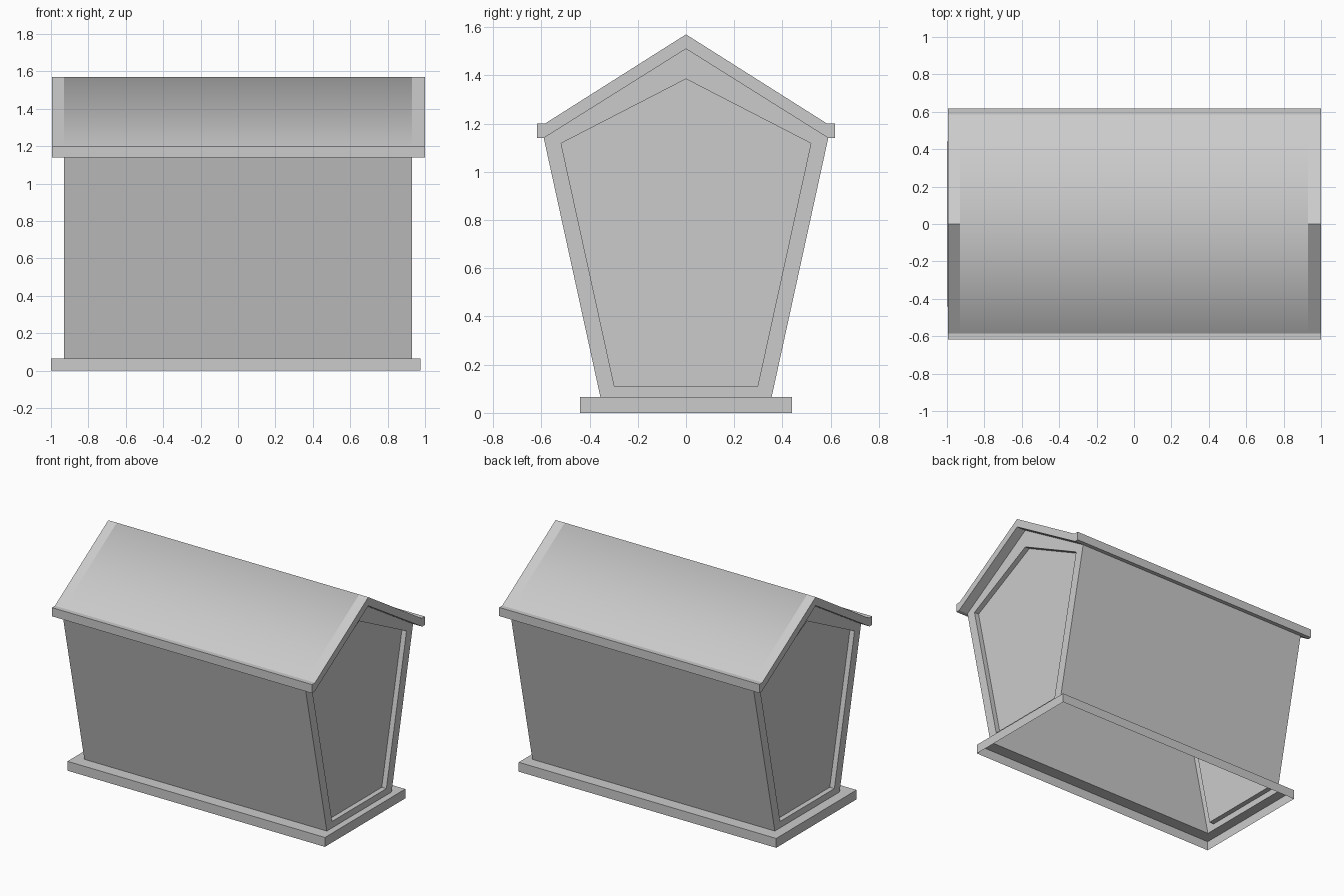
import bpy
import bmesh

if "Cube" in bpy.data.objects:
    bpy.data.objects.remove(bpy.data.objects["Cube"], do_unlink=True)

grey = bpy.data.materials.new("plain_grey")
grey.use_nodes = True
grey.diffuse_color = (0.6, 0.6, 0.6, 1)
grey.node_tree.nodes["Principled BSDF"].inputs["Base Color"].default_value = (0.6, 0.6, 0.6, 1)


def loop(bm, outline, x):
    """Ring of vertices from a (y, z) outline at one x."""
    return [bm.verts.new((x, y, z)) for y, z in outline]


def bridge(bm, a, b, skip=()):
    """Quads between two rings, leaving out the listed sides."""
    n = len(a)
    return [bm.faces.new((a[i], a[(i + 1) % n], b[(i + 1) % n], b[i]))
            for i in range(n) if i not in skip]


def finish(bm, name):
    mesh = bpy.data.meshes.new(name)
    bm.to_mesh(mesh)
    bm.free()
    mesh.materials.append(grey)
    obj = bpy.data.objects.new(name, mesh)
    bpy.context.collection.objects.link(obj)
    return obj


def mirrored(half):
    """Closed outline from its +y half, listed from the ridge downwards."""
    return half + [(-y, z) for y, z in reversed(half) if y > 0]


BODY_X = 0.93
BASE_TOP = 0.065
FOOT = 0.355
RECESS = 0.035

# Body: open-bottomed shell with a recessed panel in each gable end
wall = mirrored([(0, 1.51), (0.59, 1.14), (FOOT, BASE_TOP)])
panel = mirrored([(0, 1.385), (0.518, 1.118), (0.297, 0.11)])
bm = bmesh.new()
left, right = loop(bm, wall, BODY_X), loop(bm, wall, -BODY_X)
bridge(bm, left, right, skip=(0, 2, 4))  # roof slopes and floor stay open
for outer, side in ((left, 1), (right, -1)):
    rim = loop(bm, panel, side * BODY_X)
    inset = loop(bm, panel, side * (BODY_X - RECESS))
    bridge(bm, outer, rim)
    bridge(bm, rim, inset)
    bm.faces.new(inset)
bmesh.ops.recalc_face_normals(bm, faces=bm.faces)
finish(bm, "body")

# Roof: folded slab with eave boards, rounded shading between the flat end strips
eave = [(0, 1.57), (0.585, 1.2), (0.618, 1.2), (0.618, 1.14), (0.59, 1.14)]
slab = eave + [(-y, z) for y, z in reversed(eave[1:])]
slab.insert(5, (0, 1.51))
bm = bmesh.new()
rings = [loop(bm, slab, x) for x in (-0.995, -BODY_X, BODY_X, 1.0)]
for k in range(3):
    faces = bridge(bm, rings[k], rings[k + 1])
    if k == 1:
        faces[0].smooth = faces[-1].smooth = True
for ring in (rings[0], rings[-1]):
    for i in (0, 5):  # each cap is split at the ridge
        half = [ring[(i + j) % len(ring)] for j in range(6)]
        bm.faces.new(half)
bmesh.ops.recalc_face_normals(bm, faces=bm.faces)
finish(bm, "roof")

# Base: thin skirt with a ledge around the foot of the walls, open below
bm = bmesh.new()


def rectangle(x0, x1, y, z):
    return [bm.verts.new(p) for p in ((x0, -y, z), (x1, -y, z), (x1, y, z), (x0, y, z))]


bottom = rectangle(-1.0, 0.975, 0.44, 0)
top = rectangle(-1.0, 0.975, 0.44, BASE_TOP)
foot = rectangle(-BODY_X, BODY_X, FOOT, BASE_TOP)
bridge(bm, bottom, top)
bridge(bm, top, foot)
bmesh.ops.recalc_face_normals(bm, faces=bm.faces)
finish(bm, "base")
